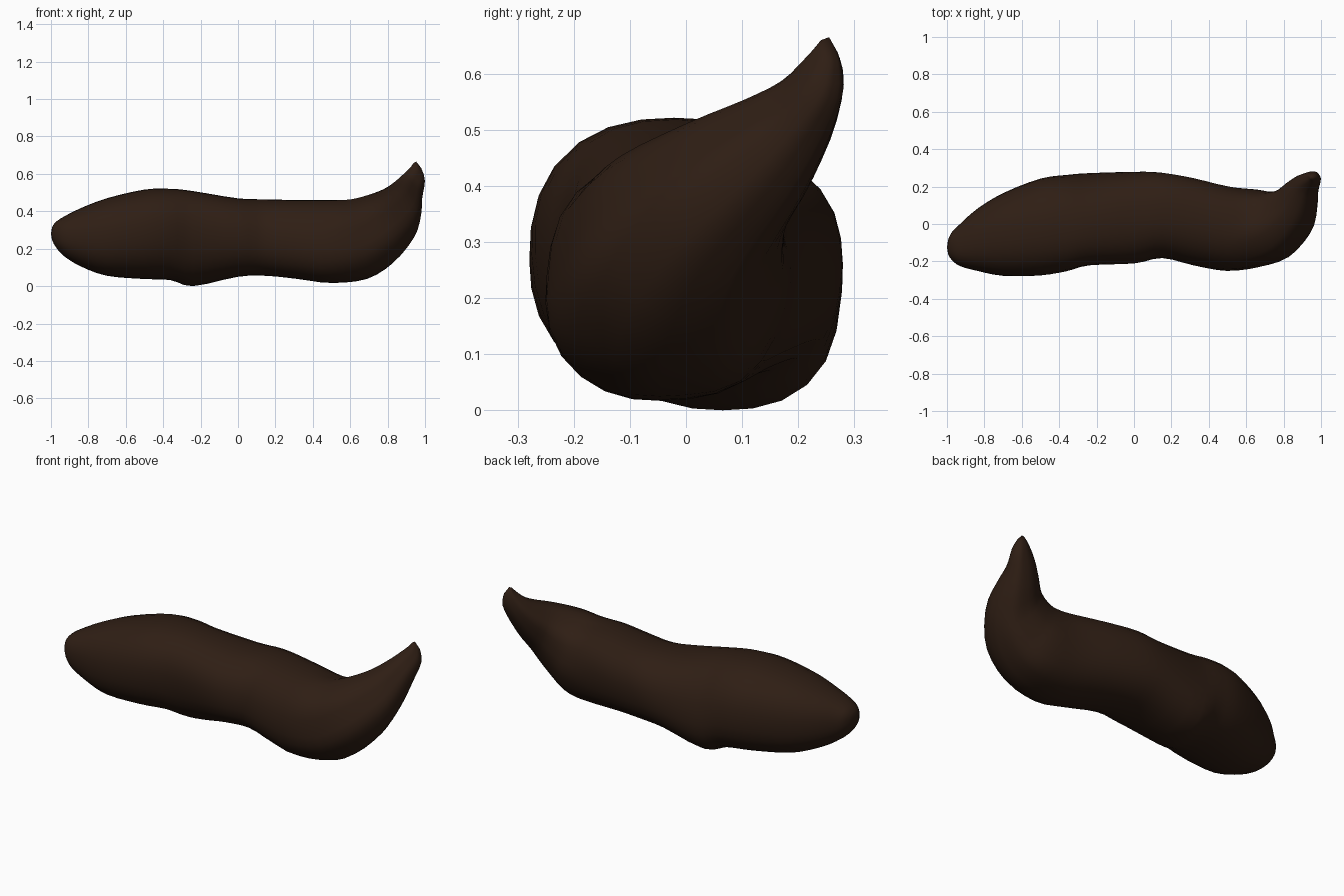
import bpy, bmesh, math
from mathutils import Vector

if "Cube" in bpy.data.objects:
    bpy.data.objects.remove(bpy.data.objects["Cube"])

SIDES, STEPS = 28, 3

# Body stations: x, y min, y max, z bottom, z top, sideways lean of the section
body = [
    (-0.994, -0.16, -0.085, 0.245, 0.315, 0),
    (-0.975, -0.192, -0.045, 0.21, 0.342, 0),
    (-0.93, -0.225, 0.0, 0.16, 0.372, 0),
    (-0.84, -0.25, 0.08, 0.105, 0.417, 0),
    (-0.70, -0.277, 0.165, 0.055, 0.47, 0),
    (-0.50, -0.275, 0.243, 0.038, 0.516, 0.01),
    (-0.36, -0.25, 0.26, 0.032, 0.52, 0.025),
    (-0.24, -0.215, 0.266, 0.0, 0.508, 0.04),
    (0.0, -0.211, 0.279, 0.05, 0.469, 0.01),
    (0.15, -0.182, 0.274, 0.055, 0.464, -0.01),
    (0.32, -0.22, 0.243, 0.038, 0.46, -0.02),
    (0.50, -0.25, 0.20, 0.016, 0.46, -0.02),
]
rings = [(Vector((x, (a + b) / 2 - k, t)), Vector((x, (a + b) / 2 + k, z)), (b - a) / 2)
         for x, a, b, z, t, k in body]

# Upturned tail stations: inner point, outer point, half width
tail = [
    ((0.60, 0.0, 0.462), (0.69, -0.045, 0.035), 0.21),
    ((0.68, 0.035, 0.476), (0.83, -0.035, 0.12), 0.185),
    ((0.765, 0.10, 0.505), (0.932, 0.025, 0.245), 0.137),
    ((0.825, 0.172, 0.545), (0.968, 0.12, 0.36), 0.098),
    ((0.872, 0.217, 0.587), (0.98, 0.197, 0.46), 0.065),
    ((0.925, 0.24, 0.64), (0.995, 0.255, 0.555), 0.038),
    ((0.94, 0.246, 0.66), (0.98, 0.265, 0.62), 0.018),
]
rings += [(Vector(a), Vector(b), w) for a, b, w in tail]


def spline(a, b, c, d, t):
    return 0.5 * (2 * b + (c - a) * t + (2 * a - 5 * b + 4 * c - d) * t * t
                  + (3 * b - a - 3 * c + d) * t ** 3)


# Smooth interpolation between stations
fine = []
n = len(rings)
for i in range(n - 1):
    p = [rings[max(0, min(n - 1, i + k))] for k in (-1, 0, 1, 2)]
    for s in range(STEPS):
        fine.append(tuple(spline(*(q[j] for q in p), s / STEPS) for j in range(3)))
fine.append(rings[-1])

# Skin the rings, upright along the body and following the bend of the tail
bm = bmesh.new()
loops = []
mids = [(t + b) / 2 for t, b, w in fine]
for i, (top, bot, w) in enumerate(fine):
    u = (top - bot) / 2
    bend = max(0, min(1, (mids[i].x - 0.45) / 0.25))
    tangent = (mids[min(i + 1, len(mids) - 1)] - mids[max(i - 1, 0)]).normalized()
    across = u.cross(tangent).normalized().lerp(Vector((0, 1, 0)), 1 - bend)
    v = across.normalized() * w
    loop = []
    for k in range(SIDES):
        a = 2 * math.pi * k / SIDES
        c, s = math.cos(a), math.sin(a)
        r = (abs(c) ** 2.35 + abs(s) ** 2.35) ** (-1 / 2.35)
        # faint lengthwise folds on the tail
        r *= 1 - 0.04 * bend * (0.5 - 0.5 * math.cos(7 * a))
        loop.append(bm.verts.new(mids[i] + (v * c + u * s) * r))
    loops.append(loop)
for A, B in zip(loops, loops[1:]):
    for k in range(SIDES):
        j = (k + 1) % SIDES
        bm.faces.new((A[k], A[j], B[j], B[k]))

# Rounded head and pointed tail caps
for loop, tip in ((loops[0], (-1.0, -0.125, 0.28)), (loops[-1], (0.953, 0.255, 0.665))):
    c = bm.verts.new(tip)
    for k in range(SIDES):
        bm.faces.new((loop[k], loop[(k + 1) % SIDES], c))
bmesh.ops.recalc_face_normals(bm, faces=bm.faces)

mesh = bpy.data.meshes.new("slug_body")
bm.to_mesh(mesh)
bm.free()
for f in mesh.polygons:
    f.use_smooth = True
obj = bpy.data.objects.new("slug_body", mesh)
bpy.context.collection.objects.link(obj)

mat = bpy.data.materials.new("dark_brown")
mat.diffuse_color = (0.028, 0.013, 0.007, 1)
mat.use_nodes = True
mat.node_tree.nodes["Principled BSDF"].inputs["Base Color"].default_value = mat.diffuse_color
mesh.materials.append(mat)
